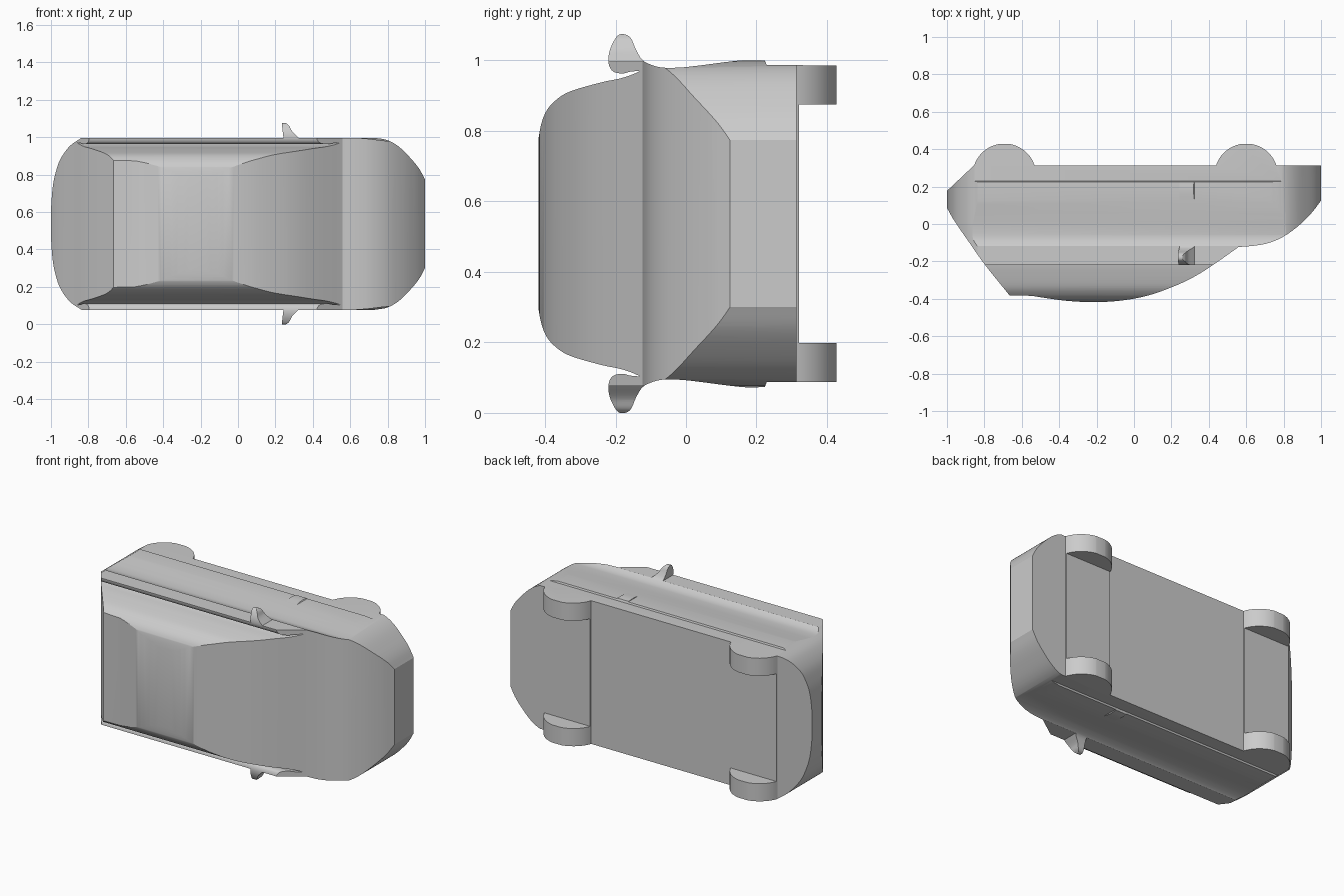
import bpy, bmesh, math
from mathutils import Vector

if "Cube" in bpy.data.objects:
    bpy.data.objects.remove(bpy.data.objects["Cube"])

MID = 0.537   # height of the car's centre line: the car lies on its side


def smooth(pts, steps=5):
    """Catmull-Rom curve through 2D points."""
    p = [Vector(q) for q in pts]
    p = [2 * p[0] - p[1]] + p + [2 * p[-1] - p[-2]]
    out = []
    for a, b, c, d in zip(p, p[1:], p[2:], p[3:]):
        for i in range(steps):
            t = i / steps
            out.append(0.5 * (2 * b + (c - a) * t + (2 * a - 5 * b + 4 * c - d) * t * t
                              + (3 * b - a - 3 * c + d) * t ** 3))
    return [tuple(q) for q in out] + [tuple(pts[-1])]


def mirrored(half):
    """Close a half outline (u, half width) across the centre line."""
    return half + [(u, -w) for u, w in reversed(half)]


def prism(name, outline, place, lo, hi):
    """Extrude a closed outline; place(u, v, depth) gives the 3D position."""
    bm = bmesh.new()
    face = bm.faces.new([bm.verts.new(place(u, v, lo)) for u, v in outline])
    ext = bmesh.ops.extrude_face_region(bm, geom=[face])
    moved = [g for g in ext['geom'] if isinstance(g, bmesh.types.BMVert)]
    shift = Vector(place(0, 0, hi)) - Vector(place(0, 0, lo))
    bmesh.ops.translate(bm, verts=moved, vec=shift)
    bmesh.ops.recalc_face_normals(bm, faces=bm.faces)
    me = bpy.data.meshes.new(name)
    bm.to_mesh(me)
    bm.free()
    ob = bpy.data.objects.new(name, me)
    bpy.context.collection.objects.link(ob)
    return ob


def wheel(cx, r=0.17, cy=0.26, floor=0.314):
    """Wheel arc standing out of the floor line, from rear to front."""
    a = math.asin((floor - cy) / r)
    return [(cx - r * math.cos(a + (math.pi - 2 * a) * i / 24),
             cy + r * math.sin(a + (math.pi - 2 * a) * i / 24)) for i in range(25)]


# side profile (x, y): tail, wheels, nose, bonnet, windscreen and roof, tailgate
bonnet = smooth([(1, .125), (.95, .06), (.885, -.005), (.805, -.064),
                 (.725, -.1), (.644, -.116), (.559, -.123)])
roof = smooth([(.559, -.123), (.43, -.214), (.324, -.281), (.217, -.332), (.083, -.38),
               (-.05, -.407), (-.2, -.418), (-.345, -.412), (-.45, -.399), (-.548, -.384)])
tail = smooth([(-.666, -.381), (-.8, -.214), (-.88, -.1), (-.96, .016), (-1, .086)])
profile = ([(-1, .177), (-.855, .314)] + wheel(-.693) + wheel(.6) + [(1, .314)]
           + bonnet + roof[1:] + tail)

# cross-section (y, half width): cabin, door mirror, body side, wheel
cabin = smooth([(-.426, .19), (-.413, .273), (-.397, .318), (-.371, .349), (-.329, .375),
                (-.244, .4), (-.187, .412), (-.153, .423), (-.133, .432)])
mirror = smooth([(-.134, .4335), (-.159, .431), (-.181, .426), (-.207, .432), (-.219, .452),
                 (-.219, .48), (-.21, .508), (-.193, .534), (-.173, .537), (-.156, .5255),
                 (-.142, .494), (-.125, .466), (-.102, .452), (-.068, .443), (-.017, .443),
                 (.04, .449), (.125, .46), (.181, .465), (.224, .463)])
section = mirrored(cabin + mirror + [(.229, .45), (.427, .449), (.427, .338), (.32, .338)])

# plan outline (x, half width): rounded tail, door mirror, rounded nose
rear = smooth([(-1.002, .04), (-.992, .185), (-.976, .27), (-.95, .345), (-.9, .415), (-.837, .46)])
bump = [(.243, .46), (.238, .5), (.234, .54), (.249, .541)] + smooth(
    [(.262, .535), (.275, .522), (.29, .494), (.323, .46)])
nose = smooth([(.73, .46), (.8, .447), (.863, .41), (.928, .345), (.97, .292), (1.002, .233)])
plan = mirrored(rear + bump + nose)

# car body: the volume shared by the three extruded outlines
body = prism("car_body", profile, lambda u, v, d: (u, v, MID + d), -.7, .7)
cutters = [prism("section_cutter", section, lambda u, v, d: (d, u, MID + v), -1.3, 1.3),
           prism("plan_cutter", plan, lambda u, v, d: (u, d, MID + v), -.8, .8)]
for cutter in cutters:
    mod = body.modifiers.new(cutter.name, 'BOOLEAN')
    mod.operation = 'INTERSECT'
    mod.solver = 'EXACT'
    mod.object = cutter
    cutter.hide_render = True

bpy.context.view_layer.objects.active = body
body.select_set(True)
for mod in list(body.modifiers):
    bpy.ops.object.modifier_apply(modifier=mod.name)
for cutter in cutters:
    bpy.data.objects.remove(cutter)
bpy.ops.object.shade_smooth_by_angle(angle=math.radians(25))
